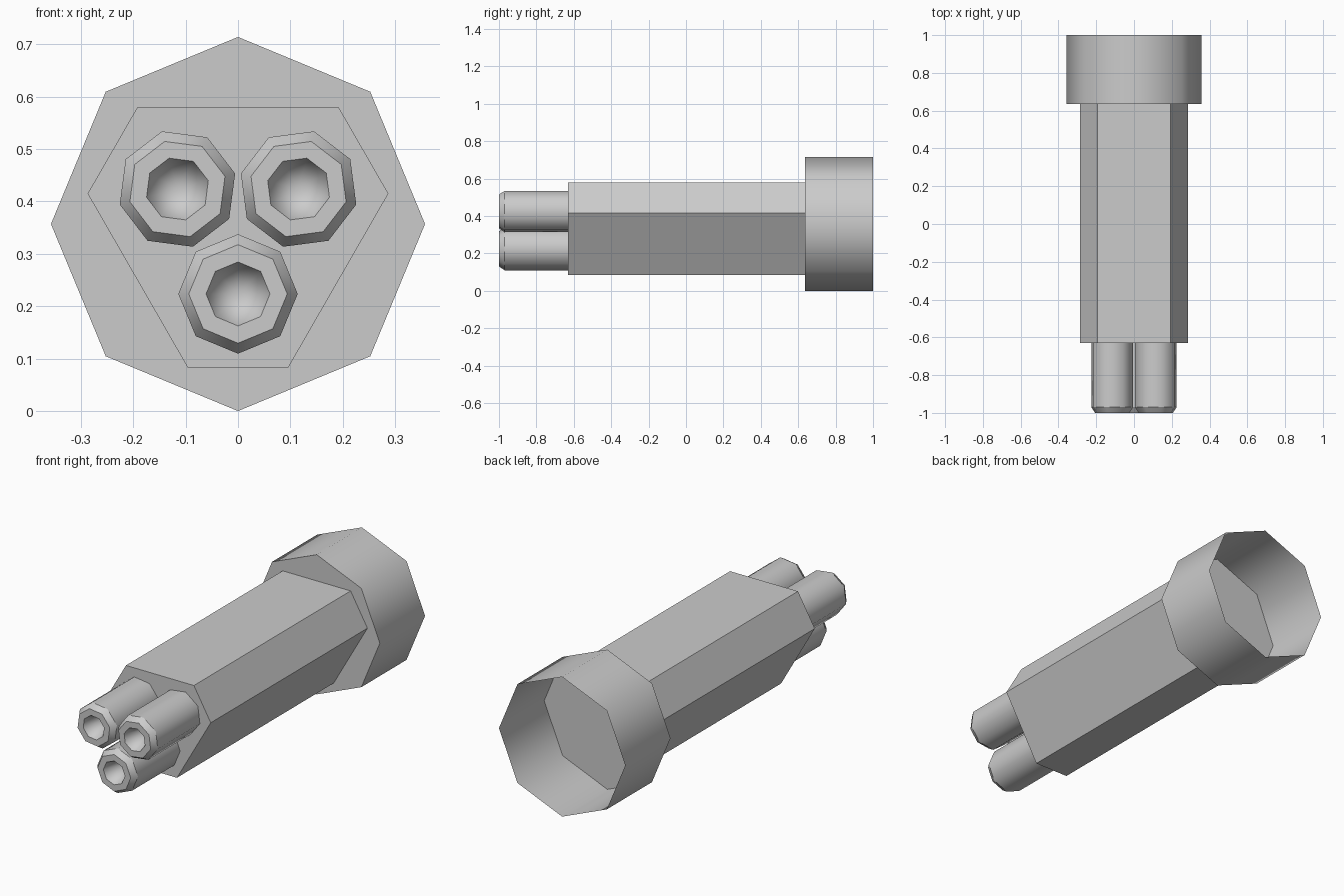
import bpy
import bmesh
from math import sin, cos, radians, tau

default_cube = bpy.data.objects.get("Cube")
if default_cube:
    bpy.data.objects.remove(default_cube, do_unlink=True)

AXIS_Z = 0.357
SIDES = 8

grey = bpy.data.materials.new("plain_grey")
grey.use_nodes = True
grey.diffuse_color = (0.6, 0.6, 0.6, 1)
grey.node_tree.nodes["Principled BSDF"].inputs["Base Color"].default_value = (0.6, 0.6, 0.6, 1)


def octagon(radius, x=0, z=AXIS_Z, turn=0):
    """Corners of an octagon, clockwise from the front, first corner up."""
    angles = [turn + tau * i / SIDES for i in range(SIDES)]
    return [(x + radius * sin(t), z + radius * cos(t)) for t in angles]


def loft(name, sections, smooth, apex=None):
    """Join (y, outline) sections, closing the first with a cap or a point."""
    bm = bmesh.new()
    rings = [[bm.verts.new((x, y, z)) for x, z in outline] for y, outline in sections]
    n = len(rings[0])
    for a, b in zip(rings, rings[1:]):
        for i in range(n):
            j = (i + 1) % n
            bm.faces.new((a[i], a[j], b[j], b[i])).smooth = smooth
    if apex:
        tip = bm.verts.new(apex)
        for i in range(n):
            bm.faces.new((tip, rings[0][(i + 1) % n], rings[0][i])).smooth = smooth
    else:
        bm.faces.new(rings[0][::-1])
    # Crease around each section, leaving the lengthwise edges soft
    for ring in rings:
        for i in range(n):
            bm.edges.get((ring[i], ring[(i + 1) % n])).smooth = False
    mesh = bpy.data.meshes.new(name)
    bm.to_mesh(mesh)
    bm.free()
    mesh.materials.append(grey)
    obj = bpy.data.objects.new(name, mesh)
    bpy.context.collection.objects.link(obj)
    return obj


# Six-sided body with three long and three short sides
half = [(0.192, 0.58), (0.287, 0.415), (0.096, 0.083)]
hexagon = half + [(-x, z) for x, z in reversed(half)]
loft("body", [(-0.63, hexagon), (0.635, hexagon)], smooth=False)

# Rear collar, an open cup
loft("rear_collar", [(0.635, octagon(0.357)), (1, octagon(0.357))], smooth=True)

# Three barrels around the axis, each with a chamfered, hollow muzzle
for name, degrees in (("lower", 0), ("upper_left", 120), ("upper_right", 240)):
    a = radians(degrees)
    x, z = 0.1335 * sin(a), AXIS_Z - 0.1335 * cos(a)
    profile = [(-1, 0.061), (-1, 0.094), (-0.97, 0.114), (-0.63, 0.114)]
    sections = [(y, octagon(r, x, z, -a)) for y, r in profile]
    loft(name + "_barrel", sections, smooth=True, apex=(x, -0.86, z))
